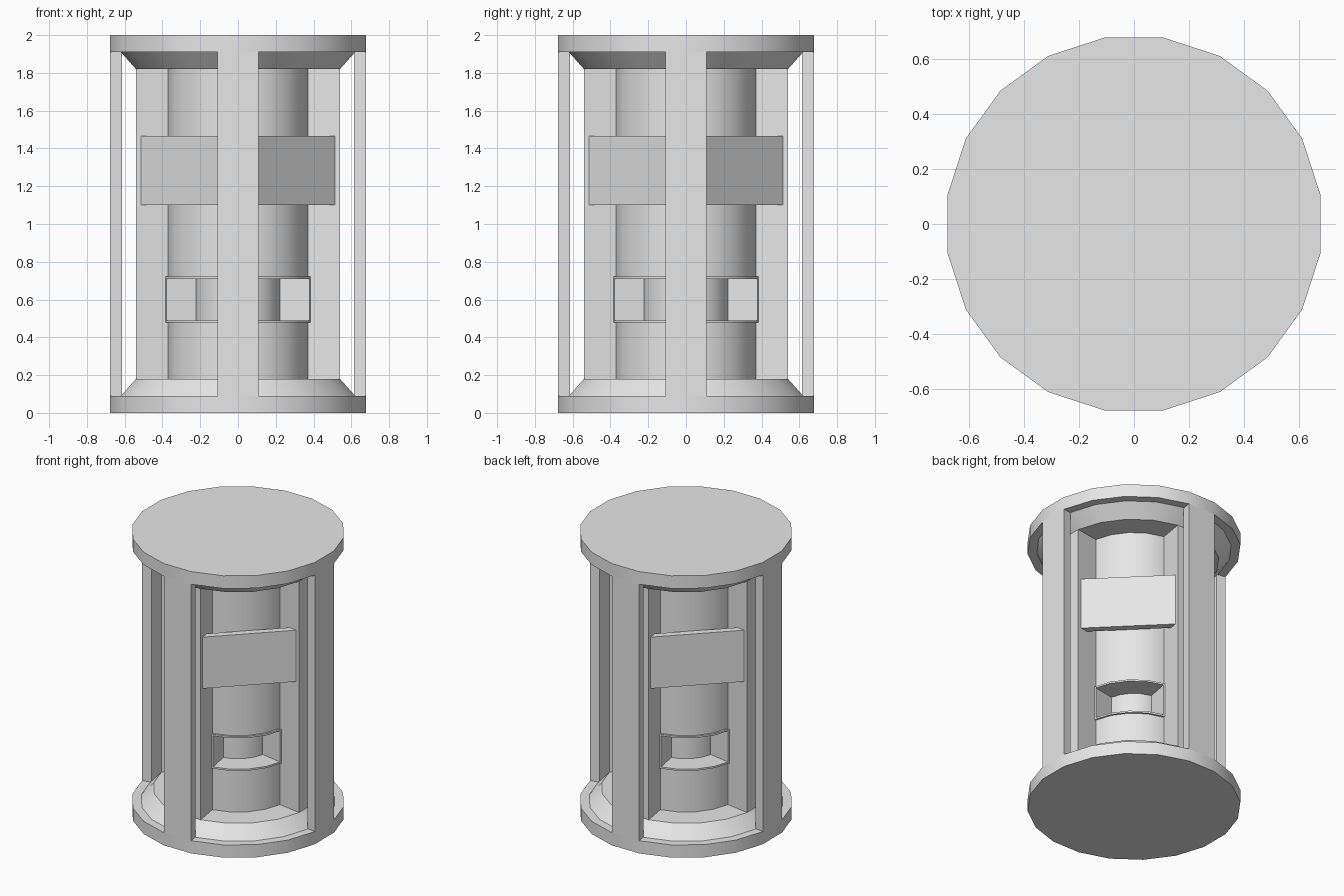
import bpy
import bmesh
from math import radians, cos, sin

cube = bpy.data.objects.get("Cube")
if cube:
    bpy.data.objects.remove(cube, do_unlink=True)

grey = bpy.data.materials.new("light_grey")
grey.use_nodes = True
colour = (0.8, 0.8, 0.8, 1)
grey.diffuse_color = colour
grey.node_tree.nodes["Principled BSDF"].inputs["Base Color"].default_value = colour

SIDES = 20
STEP = 360 / SIDES
HALF = STEP / 2


def finish(name, bm):
    bmesh.ops.recalc_face_normals(bm, faces=bm.faces)
    mesh = bpy.data.meshes.new(name)
    bm.to_mesh(mesh)
    bm.free()
    mesh.materials.append(grey)
    mesh.shade_smooth()
    mesh.set_sharp_from_angle(angle=radians(30))
    obj = bpy.data.objects.new(name, mesh)
    bpy.context.collection.objects.link(obj)


def on_ring(apothem, angle):
    """Point at an angle on a polygon whose flat sides face the axes."""
    offset = (angle + HALF) % STEP - HALF
    r = apothem / cos(radians(offset))
    return r * cos(radians(angle)), r * sin(radians(angle))


def prism(name, outline, z0, z1):
    bm = bmesh.new()
    low, high = [[bm.verts.new((x, y, z)) for x, y in outline] for z in (z0, z1)]
    bm.faces.new(low)
    bm.faces.new(high)
    n = len(outline)
    for i in range(n):
        j = (i + 1) % n
        bm.faces.new((low[i], low[j], high[j], high[i]))
    finish(name, bm)


def sector(name, inner, outer, a0, a1, z0, z1):
    corners = [HALF + STEP * k for k in range(-2, SIDES + 2)]
    angles = [a0] + [a for a in corners if a0 + 0.01 < a < a1 - 0.01] + [a1]
    outline = [on_ring(outer, a) for a in angles]
    outline += [on_ring(inner, a) for a in reversed(angles)]
    prism(name, outline, z0, z1)


def lathe(name, profile):
    bm = bmesh.new()
    rings = [[bm.verts.new((*on_ring(r, HALF + STEP * k), z)) for k in range(SIDES)]
             for r, z in profile]
    for a, b in zip(rings, rings[1:]):
        for i in range(SIDES):
            j = (i + 1) % SIDES
            bm.faces.new((a[i], a[j], b[j], b[i]))
    bm.faces.new(rings[0])
    bm.faces.new(rings[-1])
    finish(name, bm)


# End plates with sloped collars, round core and its sunken window band
lower = [(0.678, 0), (0.678, 0.09), (0.62, 0.09), (0.54, 0.18), (0.37, 0.18)]
window = [(0.37, 0.49), (0.225, 0.49), (0.225, 0.71), (0.37, 0.71)]
upper = [(r, 2 - z) for r, z in reversed(lower)]
lathe("core_and_end_plates", lower + window + upper)

BORDER = 1.5
for i, side in enumerate(("left", "back", "right", "front")):
    turn = 90 * i
    # Outer post and the fin behind it
    sector(side + "_post", 0.613, 0.678, turn - HALF, turn + HALF, 0.09, 1.91)
    sector(side + "_fin", 0.2, 0.54, turn - HALF, turn + HALF, 0.18, 1.83)

    # Window frame in the bay that follows the post
    start, end = turn + HALF, turn + 90 - HALF
    bay = side + "_bay_"
    sector(bay + "frame_sill", 0.36, 0.383, start, end, 0.478, 0.49)
    sector(bay + "frame_head", 0.36, 0.383, start, end, 0.71, 0.722)
    sector(bay + "frame_jamb_a", 0.2, 0.383, start, start + BORDER, 0.49, 0.71)
    sector(bay + "frame_jamb_b", 0.2, 0.383, end - BORDER, end, 0.49, 0.71)

    # Flat plate spanning the bay between two fins
    outline = [on_ring(0.513, start), on_ring(0.513, end),
               on_ring(0.455, end), on_ring(0.455, start)]
    prism(bay + "plate", outline, 1.10, 1.465)
